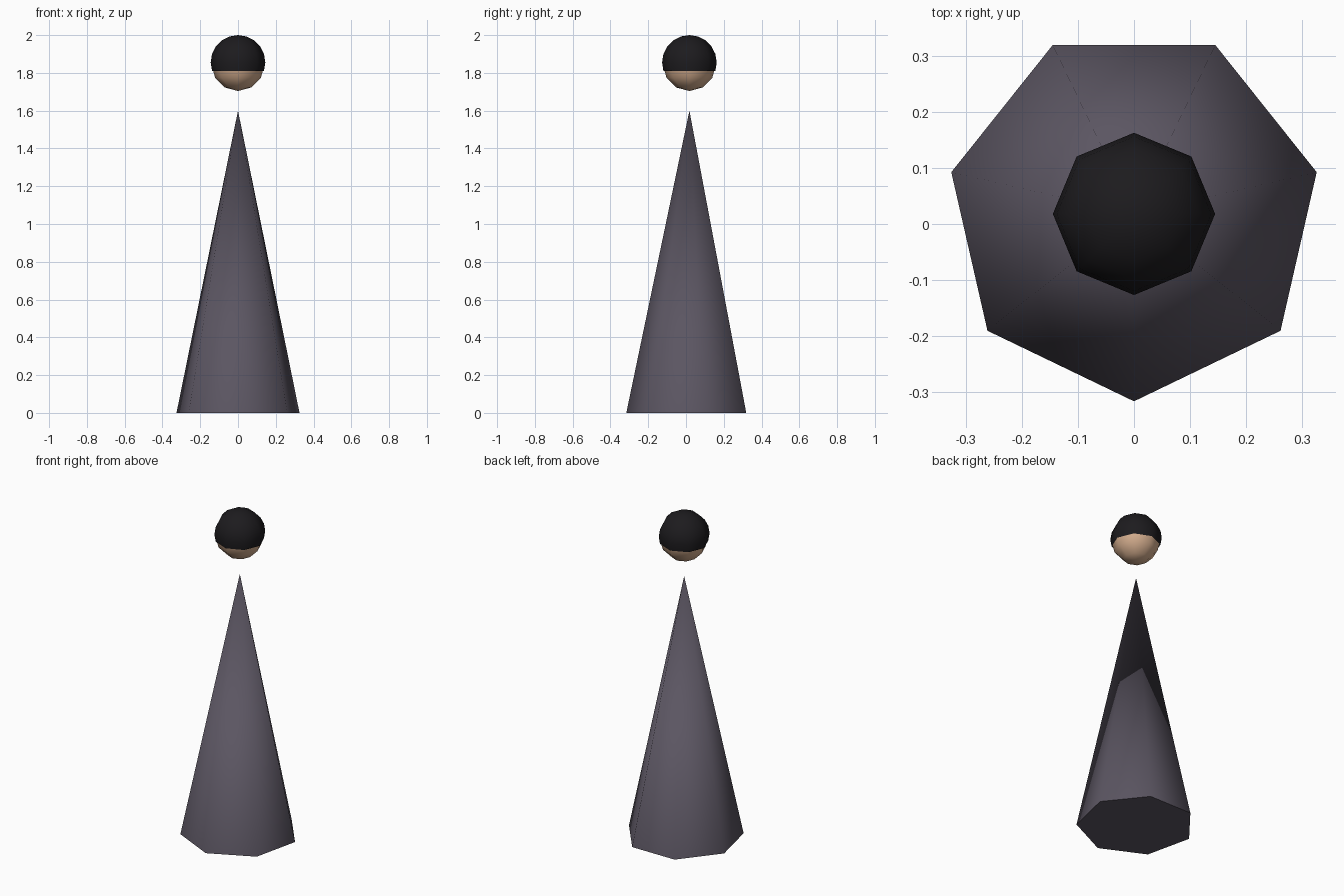
import bpy, bmesh
from math import pi, sin, cos, radians

if "Cube" in bpy.data.objects:
    bpy.data.objects.remove(bpy.data.objects["Cube"])

CY = 0.018  # shared axis of all parts (odd-sided body shifts the centre)


def lathe(name, profile, sides, colour):
    """Turn (radius, z) points, listed bottom to top, around the figure's axis."""
    bm = bmesh.new()
    rings = []
    for r, z in profile:
        if r < 1e-5:
            rings.append([bm.verts.new((0, CY, z))] * sides)
        else:
            angles = [-pi / 2 + 2 * pi * i / sides for i in range(sides)]
            rings.append([bm.verts.new((r * cos(a), CY + r * sin(a), z)) for a in angles])
    for low, high in zip(rings, rings[1:]):
        for i in range(sides):
            j = (i + 1) % sides
            corners = list(dict.fromkeys((low[i], low[j], high[j], high[i])))
            bm.faces.new(corners)
    mesh = bpy.data.meshes.new(name)
    bm.to_mesh(mesh)
    bm.free()
    obj = bpy.data.objects.new(name, mesh)
    bpy.context.collection.objects.link(obj)
    mat = bpy.data.materials.new(name + "_colour")
    mat.diffuse_color = (*colour, 1)
    mat.use_nodes = True
    mat.node_tree.nodes["Principled BSDF"].inputs["Base Color"].default_value = mat.diffuse_color
    mesh.materials.append(mat)
    bpy.ops.object.select_all(action='DESELECT')
    bpy.context.view_layer.objects.active = obj
    obj.select_set(True)
    bpy.ops.object.shade_smooth_by_angle(angle=radians(65))
    return obj


def arc(radius, centre_z, start, steps):
    """Sphere profile from polar angle start (measured from the top) up to the top."""
    return [(radius * sin(start * (1 - k / steps)),
             centre_z + radius * cos(start * (1 - k / steps))) for k in range(steps + 1)]


# Robe-like conical body with closed base
lathe("body", [(0, 0), (0.334, 0), (0, 1.6)], 7, (0.105, 0.092, 0.122))

# Floating head
lathe("head", arc(0.14, 1.844, pi, 6), 8, (0.66, 0.42, 0.27))

# Cap of hair reaching a little below the middle of the head
lathe("hair", arc(0.1446, 1.8554, 0.6 * pi, 6), 8, (0.012, 0.011, 0.013))
